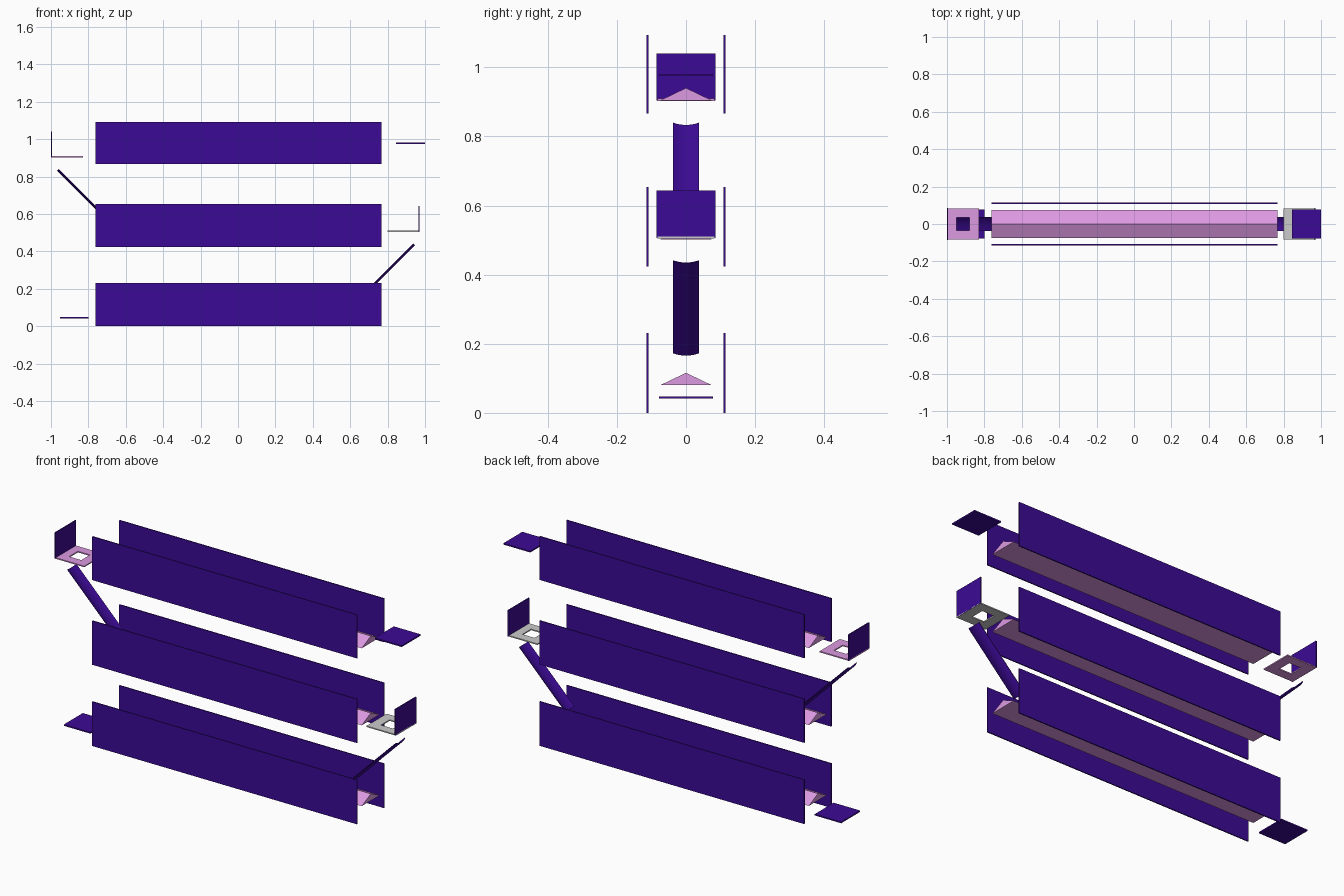
import bpy, bmesh, math

if "Cube" in bpy.data.objects:
    bpy.data.objects.remove(bpy.data.objects["Cube"])


def material(name, rgb):
    m = bpy.data.materials.new(name)
    m.diffuse_color = (*rgb, 1)
    m.use_nodes = True
    m.node_tree.nodes["Principled BSDF"].inputs["Base Color"].default_value = m.diffuse_color
    return m


PURPLE = material("purple", (0.045, 0.003, 0.30))
PINK = material("pink", (0.72, 0.32, 0.76))


def prism(name, profile, place, depth, mat=None):
    """Extrude a closed 2D profile; place(u, v, w) maps it into space."""
    bm = bmesh.new()
    a, b = [[bm.verts.new(place(u, v, w)) for u, v in profile] for w in depth]
    n = len(profile)
    bm.faces.new(a)
    bm.faces.new(b[::-1])
    for i in range(n):
        j = (i + 1) % n
        bm.faces.new((a[j], a[i], b[i], b[j]))
    bmesh.ops.recalc_face_normals(bm, faces=bm.faces)
    me = bpy.data.meshes.new(name)
    bm.to_mesh(me)
    bm.free()
    ob = bpy.data.objects.new(name, me)
    bpy.context.collection.objects.link(ob)
    if mat:
        me.materials.append(mat)
    return ob


def box(name, x, y, z, mat=None):
    rect = [(x[0], y[0]), (x[1], y[0]), (x[1], y[1]), (x[0], y[1])]
    return prism(name, rect, lambda u, v, w: (u, v, w), z, mat)


def holed_plate(name, side, end, z, mat=None):
    """Square tray with a square drop hole, built as a ring of quads."""
    bm = bmesh.new()
    rings = []
    for zz in (z - 0.003, z + 0.003):
        for near, far, h in ((0.0, 0.17, 0.083), (0.05, 0.12, 0.036)):
            rings.append([bm.verts.new((side * (end - d), y, zz)) for d, y in
                          ((near, -h), (far, -h), (far, h), (near, h))])
    lo_out, lo_in, hi_out, hi_in = rings
    for p, q in ((lo_out, lo_in), (lo_in, hi_in), (hi_in, hi_out), (hi_out, lo_out)):
        for i in range(4):
            j = (i + 1) % 4
            bm.faces.new((p[i], p[j], q[j], q[i]))
    bmesh.ops.recalc_face_normals(bm, faces=bm.faces)
    me = bpy.data.meshes.new(name)
    bm.to_mesh(me)
    bm.free()
    ob = bpy.data.objects.new(name, me)
    bpy.context.collection.objects.link(ob)
    if mat:
        me.materials.append(mat)


X = (-0.762, 0.767)

# three channels: two side walls and a ridged floor
for level, z0, z1, floor in (("lower", 0.0, 0.231, 0.08),
                             ("middle", 0.424, 0.653, 0.502),
                             ("upper", 0.866, 1.093, 0.904)):
    for side, s in (("front", -1), ("back", 1)):
        ys = sorted((s * 0.108, s * 0.114))
        box(f"{level}_{side}_wall", X, ys, (z0, z1), PURPLE)
    prism(f"{level}_ridged_floor",
          [(-0.075, floor), (0.075, floor), (0, floor + 0.036)],
          lambda u, v, w: (w, u, v), X, PINK)

# entry and exit plates
box("entry_plate", (0.845, 1.0), (-0.078, 0.078), (0.974, 0.981), PURPLE)
box("exit_plate", (-0.951, -0.798), (-0.078, 0.078), (0.041, 0.048), PURPLE)

# drop trays with back stops
holed_plate("upper_drop_tray", -1, 1.0, 0.906, PINK)
box("upper_back_stop", (-1.0, -0.994), (-0.085, 0.085), (0.904, 1.04), PURPLE)
holed_plate("middle_drop_tray", 1, 0.97, 0.508)
box("middle_back_stop", (0.964, 0.97), (-0.085, 0.085), (0.506, 0.643), PURPLE)

# curved ramps sloping inwards at 45 degrees
arc = [(0.037 * t, 0.009 * t * t) for t in (i / 6 - 1 for i in range(13))]
section = arc + [(u, v + 0.003) for u, v in reversed(arc)]
R = math.sqrt(0.5)
for name, s, x, z in (("upper_ramp", -1, 0.967, 0.831), ("lower_ramp", 1, 0.946, 0.433)):
    ramp = prism(name, section,
                 lambda u, v, w: (s * (x - w * R - v * R), u, z - w * R + v * R),
                 (0, 0.378), PURPLE)
    bpy.context.view_layer.objects.active = ramp
    ramp.select_set(True)
    bpy.ops.object.shade_smooth_by_angle(angle=math.radians(30))
    ramp.select_set(False)
